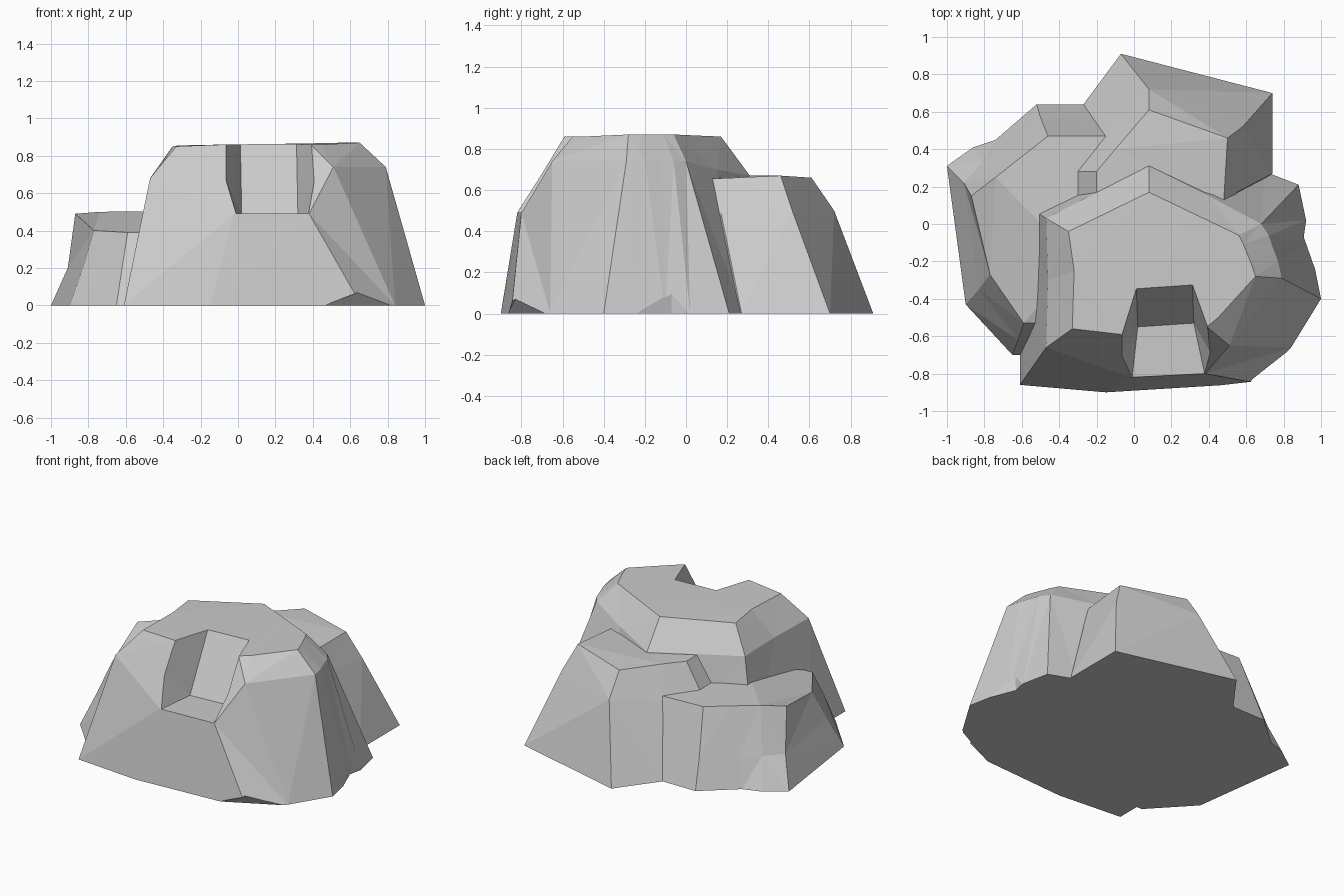
import bpy, bmesh

if "Cube" in bpy.data.objects:
    bpy.data.objects.remove(bpy.data.objects["Cube"])


def make_object(name, bm):
    bmesh.ops.triangulate(bm, faces=bm.faces[:])
    bmesh.ops.recalc_face_normals(bm, faces=bm.faces[:])
    mesh = bpy.data.meshes.new(name)
    bm.to_mesh(mesh)
    bm.free()
    ob = bpy.data.objects.new(name, mesh)
    bpy.context.collection.objects.link(ob)
    return ob


def loft(name, rings):
    """Closed solid through rings of equal point count, bottom to top."""
    bm = bmesh.new()
    vs = [[bm.verts.new(p) for p in ring] for ring in rings]
    n = len(vs[0])
    for lo, hi in zip(vs, vs[1:]):
        for i in range(n):
            j = (i + 1) % n
            bm.faces.new((lo[i], lo[j], hi[j], hi[i]))
    bm.faces.new(vs[0][::-1])
    bm.faces.new(vs[-1])
    return make_object(name, bm)


def hull(name, points):
    bm = bmesh.new()
    for p in points:
        bm.verts.new(p)
    bmesh.ops.convex_hull(bm, input=bm.verts[:])
    loose = [v for v in bm.verts if not v.link_faces]
    bmesh.ops.delete(bm, geom=loose, context='VERTS')
    return make_object(name, bm)


def combine(target, other, operation):
    mod = target.modifiers.new(operation, 'BOOLEAN')
    mod.operation = operation
    mod.solver = 'EXACT'
    mod.object = other
    bpy.context.view_layer.objects.active = target
    bpy.ops.object.modifier_apply(modifier=mod.name)
    bpy.data.objects.remove(other)


def flat(z, pts):
    return [(x, y, z) for x, y in pts]


# Main boulder: foot, shoulder and crown
rock = loft("rock", [
    flat(0, [(-.61, -.86), (-.15, -.90), (.66, -.85), (.84, -.66), (1, -.4),
             (.97, -.25), (.94, -.1), (.92, .02), (.88, .21), (.70, .28),
             (.08, .45), (-.61, .12), (-.61, -.5)]),
    [(-.47, -.66, .68), (-.02, -.82, .49), (.38, -.80, .49), (.51, -.65, .74),
     (.79, -.29, .74), (.77, -.2, .74), (.74, -.12, .74), (.72, -.06, .74),
     (.68, 0, .74), (.4, .15, .70), (.08, .31, .67), (-.47, .03, .68),
     (-.46, -.3, .68)],
    [(-.33, -.56, .85), (-.07, -.59, .86), (.39, -.55, .86), (.45, -.5, .86),
     (.65, -.28, .87), (.63, -.22, .87), (.61, -.17, .87), (.585, -.11, .87),
     (.56, -.06, .87), (.33, .05, .865), (.08, .17, .86), (-.35, -.04, .85),
     (-.32, -.25, .855)],
])

# Back ledge, middle height
back_ledge = loft("back_ledge", [
    flat(0, [(.5, 0), (.74, .27), (.74, .70), (-.07, .91), (-.27, .64),
             (-.35, .25), (-.35, 0)]),
    [(.5, 0, .45), (.55, .17, .49), (.58, .52, .49), (.08, .72, .5),
     (-.16, .48, .46), (-.3, .28, .5), (-.3, .08, .5)],
    [(.45, 0, .66), (.48, .13, .655), (.5, .46, .67), (.08, .61, .66),
     (-.1, .4, .67), (-.2, .28, .67), (-.2, .08, .67)],
])

# Left ledge, lowest
left_ledge = loft("left_ledge", [
    flat(0, [(-.5, -.7), (-.65, -.70), (-.9, -.43), (-1, .31), (-.86, .41),
             (-.74, .45), (-.52, .64), (-.27, .64), (0, .4), (-.3, -.2)]),
    flat(.2, [(-.48, -.62), (-.62, -.62), (-.83, -.35), (-.91, .22), (-.81, .33),
              (-.69, .41), (-.5, .57), (-.22, .57), (0, .35), (-.3, -.2)]),
    [(-.45, -.53, .39), (-.59, -.53, .39), (-.77, -.27, .4), (-.87, .15, .49),
     (-.74, .25, .5), (-.6, .36, .5), (-.46, .47, .5), (-.14, .47, .49),
     (0, .3, .49), (-.3, -.2, .505)],
])
combine(rock, back_ledge, 'UNION')
combine(rock, left_ledge, 'UNION')

# Notch in the front and small chips at the foot
notch = hull("notch_cutter",
             flat(.49, [(-.03, -1), (.42, -1), (.32, -.53), (.02, -.55)]) +
             flat(1.0, [(-.22, -1), (.58, -1), (.31, -.25), (.01, -.27)]))
side_chip = hull("side_chip_cutter",
                 flat(-.01, [(.97, -.25), (.9, -.07), (.92, .02), (1.1, -.1)]) +
                 flat(.13, [(.91, -.07), (1.1, -.1)]))
front_chip = hull("front_chip_cutter",
                  flat(-.01, [(.44, -.87), (.67, -.79), (.85, -.66), (.85, -.95)]) +
                  flat(.09, [(.68, -.82), (.85, -.95)]))
for cutter in (notch, side_chip, front_chip):
    combine(rock, cutter, 'DIFFERENCE')
